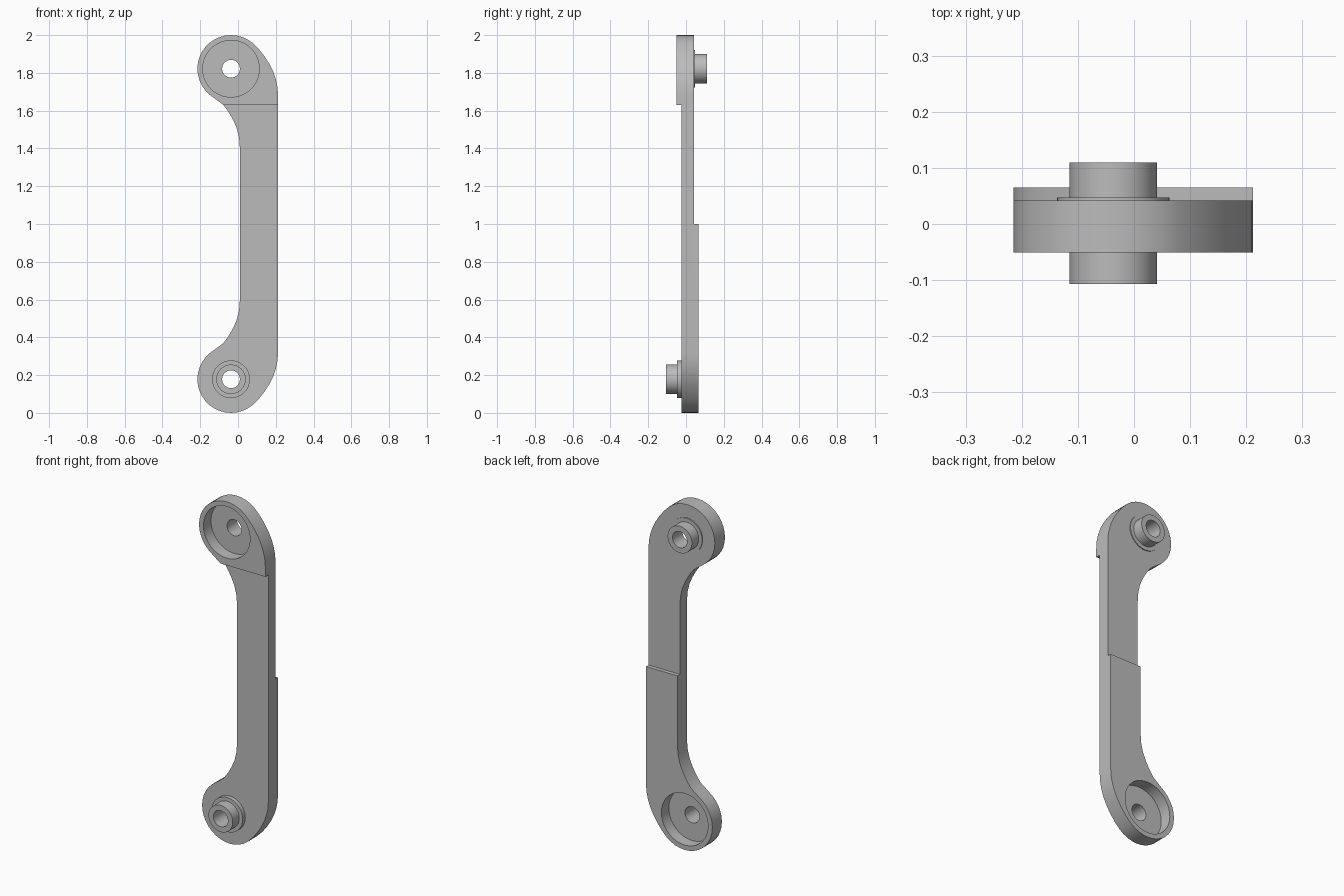
import bpy, bmesh
from math import cos, sin, pi, radians
from mathutils import Matrix

cube = bpy.data.objects.get("Cube")
if cube:
    bpy.data.objects.remove(cube)

grey = bpy.data.materials.new("plain_grey")
grey.use_nodes = True
colour = (0.5, 0.5, 0.5, 1)
grey.diffuse_color = colour
grey.node_tree.nodes["Principled BSDF"].inputs["Base Color"].default_value = colour

PIVOT_X, PIVOT_Z, HEAD_R = -0.037, 1.822, 0.178


def make_object(name, bm):
    bmesh.ops.recalc_face_normals(bm, faces=bm.faces)
    mesh = bpy.data.meshes.new(name)
    bm.to_mesh(mesh)
    bm.free()
    mesh.materials.append(grey)
    ob = bpy.data.objects.new(name, mesh)
    bpy.context.collection.objects.link(ob)
    return ob


def plate(name, outline, y0, y1):
    bm = bmesh.new()
    face = bm.faces.new([bm.verts.new((x, y0, z)) for x, z in outline])
    side = bmesh.ops.extrude_face_region(bm, geom=[face])
    verts = [g for g in side["geom"] if isinstance(g, bmesh.types.BMVert)]
    bmesh.ops.translate(bm, verts=verts, vec=(0, y1 - y0, 0))
    return make_object(name, bm)


def box(name, z0, z1, y0, y1):
    return plate(name, [(-1, z0), (1, z0), (1, z1), (-1, z1)], y0, y1)


def disc(name, z, radius, y0, y1):
    bm = bmesh.new()
    place = Matrix.Translation((PIVOT_X, (y0 + y1) / 2, z)) @ Matrix.Rotation(pi / 2, 4, 'X')
    bmesh.ops.create_cone(bm, cap_ends=True, segments=48, radius1=radius,
                          radius2=radius, depth=y1 - y0, matrix=place)
    return make_object(name, bm)


def combine(target, tool, operation):
    mod = target.modifiers.new(operation.lower(), 'BOOLEAN')
    mod.operation = operation
    mod.solver = 'EXACT'
    mod.object = tool
    bpy.context.view_layer.objects.active = target
    bpy.ops.object.modifier_apply(modifier=mod.name)
    bpy.data.objects.remove(tool)


# Upper half of the outline, mirrored for the lower half
upper = [(0.212, 1.68), (0.209, 1.725), (0.2, 1.767), (0.186, 1.808), (0.166, 1.848),
         (0.139, 1.89), (0.11, 1.926)]
upper += [(PIVOT_X + HEAD_R * cos(radians(a)), PIVOT_Z + HEAD_R * sin(radians(a)))
          for a in range(50, 231, 10)]
upper += [(-0.112, 1.656), (-0.077, 1.63), (-0.05, 1.593), (-0.025, 1.549),
          (-0.006, 1.505), (0.006, 1.455), (0.01, 1.4)]
outline = upper + [(x, 2 - z) for x, z in reversed(upper)]

# Link arm with stepped front and back faces
arm = plate("link_arm", outline, -0.051, 0.065)
combine(arm, box("front_step", -0.5, 1.63, -0.5, -0.023), 'DIFFERENCE')
combine(arm, box("back_step", 1.0, 2.5, 0.042, 0.5), 'DIFFERENCE')

# Collars and pivot bosses: upper pair at the back, lower pair at the front
low_z = 2 - PIVOT_Z
combine(arm, disc("upper_collar", PIVOT_Z, 0.1, 0.03, 0.047), 'UNION')
combine(arm, disc("upper_boss", PIVOT_Z, 0.078, 0.032, 0.11), 'UNION')
combine(arm, disc("lower_collar", low_z, 0.1, -0.047, -0.014), 'UNION')
combine(arm, disc("lower_boss", low_z, 0.078, -0.107, -0.016), 'UNION')

# Round pockets opposite the bosses, and through holes
combine(arm, disc("upper_pocket", PIVOT_Z, 0.15, -0.2, 0.019), 'DIFFERENCE')
combine(arm, disc("lower_pocket", low_z, 0.15, -0.004, 0.2), 'DIFFERENCE')
for z in (PIVOT_Z, low_z):
    combine(arm, disc("pivot_hole", z, 0.047, -0.3, 0.3), 'DIFFERENCE')

bpy.ops.object.select_all(action='DESELECT')
arm.select_set(True)
bpy.context.view_layer.objects.active = arm
bpy.ops.object.shade_smooth_by_angle(angle=radians(30))
